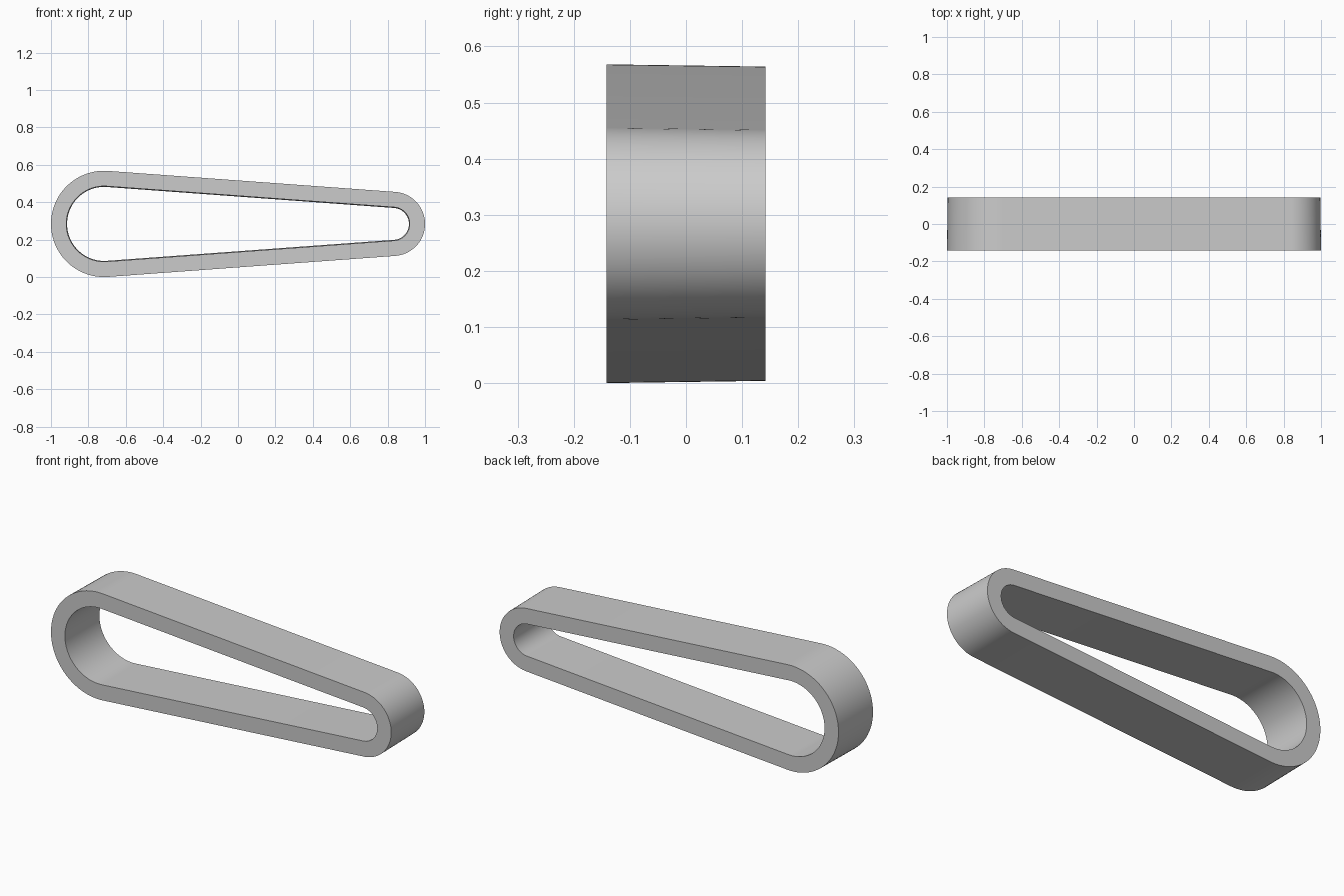
import bpy, bmesh, math

cube = bpy.data.objects.get("Cube")
if cube:
    bpy.data.objects.remove(cube, do_unlink=True)

grey = bpy.data.materials.new("neutral grey")
grey.use_nodes = True
colour = (0.6, 0.6, 0.6, 1)
grey.diffuse_color = colour
grey.node_tree.nodes["Principled BSDF"].inputs["Base Color"].default_value = colour

BIG, SMALL = 0.284, 0.1715        # outer radii of the two rounded ends
WALL, DRAFT, HALF_DEPTH = 0.082, 0.004, 0.142
STEPS = 48
x_big, x_small = -1 + BIG, 1 - SMALL
lean = math.asin((BIG - SMALL) / (x_small - x_big))


def loop(bm, inset, y):
    """Outline of two arcs joined by their common tangents."""
    top = math.pi / 2 - lean
    ends = ((x_small, SMALL, -top, top), (x_big, BIG, top, 2 * math.pi - top))
    verts = []
    for cx, radius, start, stop in ends:
        for i in range(STEPS + 1):
            a = start + (stop - start) * i / STEPS
            r = radius - inset
            verts.append(bm.verts.new((cx + r * math.cos(a), y, BIG + r * math.sin(a))))
    return verts


# Tapered band: outer and inner walls plus front and back rims
bm = bmesh.new()
loops = [loop(bm, 0, -HALF_DEPTH), loop(bm, DRAFT, HALF_DEPTH),
         loop(bm, WALL + DRAFT, HALF_DEPTH), loop(bm, WALL, -HALF_DEPTH)]
for a, b in zip(loops, loops[1:] + loops[:1]):
    for i in range(len(a)):
        j = (i + 1) % len(a)
        bm.faces.new((a[i], a[j], b[j], b[i]))
bmesh.ops.recalc_face_normals(bm, faces=bm.faces)
mesh = bpy.data.meshes.new("tapered_band")
bm.to_mesh(mesh)
bm.free()
mesh.materials.append(grey)
band = bpy.data.objects.new("tapered_band", mesh)
bpy.context.collection.objects.link(band)

# Smooth arcs with crisp rims
bpy.ops.object.select_all(action="DESELECT")
band.select_set(True)
bpy.context.view_layer.objects.active = band
bpy.ops.object.shade_smooth_by_angle(angle=math.radians(30))
